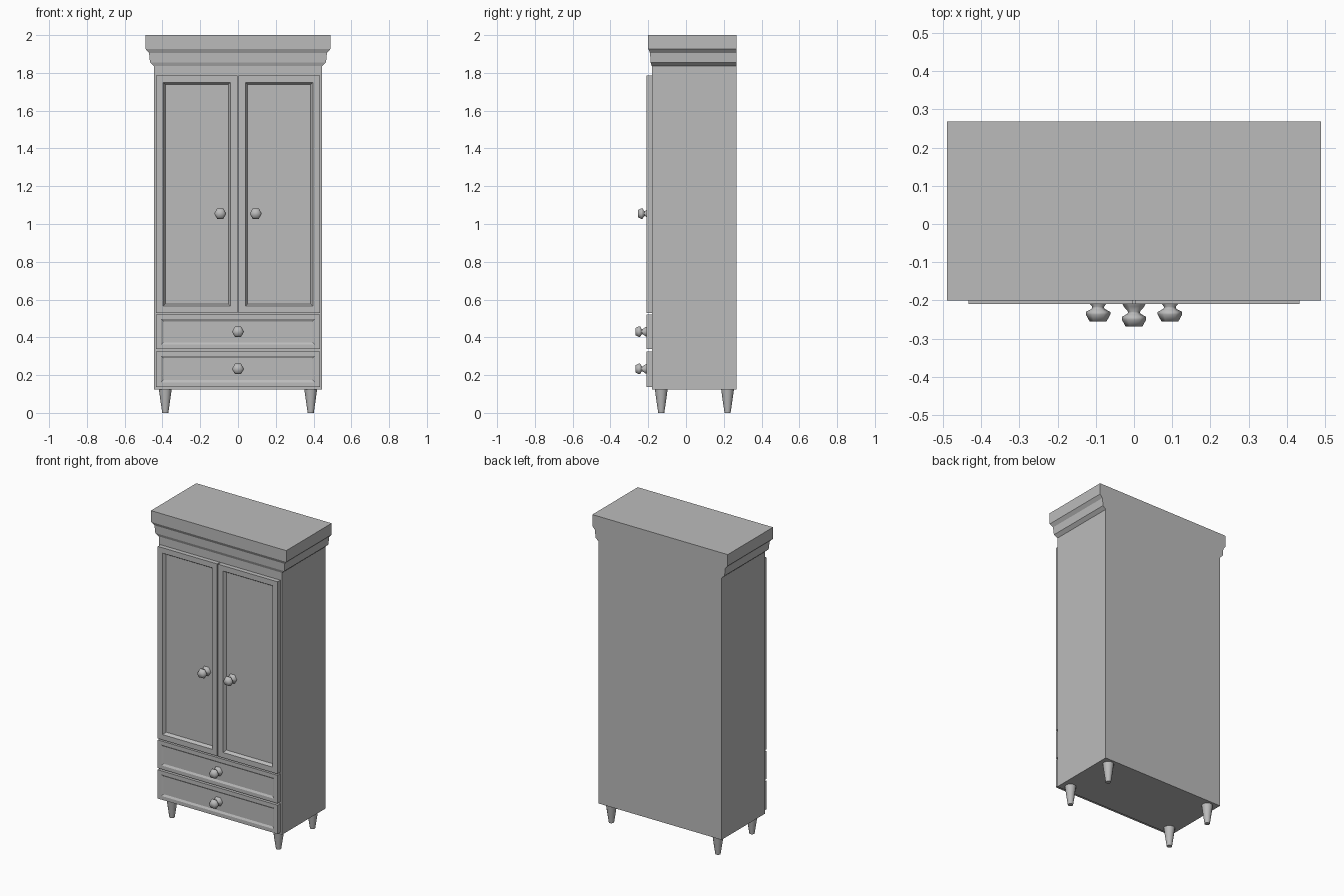
import bpy, bmesh, math
from mathutils import Matrix

cube = bpy.data.objects.get("Cube")
if cube:
    bpy.data.objects.remove(cube, do_unlink=True)

grey = bpy.data.materials.new("plain grey")
grey.use_nodes = True
colour = (0.5, 0.5, 0.5, 1)
grey.diffuse_color = colour
grey.node_tree.nodes["Principled BSDF"].inputs["Base Color"].default_value = colour


def finish(name, bm, smooth=None):
    bmesh.ops.recalc_face_normals(bm, faces=bm.faces)
    mesh = bpy.data.meshes.new(name)
    bm.to_mesh(mesh)
    bm.free()
    mesh.materials.append(grey)
    obj = bpy.data.objects.new(name, mesh)
    bpy.context.collection.objects.link(obj)
    if smooth:
        bpy.ops.object.select_all(action='DESELECT')
        obj.select_set(True)
        bpy.context.view_layer.objects.active = obj
        bpy.ops.object.shade_smooth_by_angle(angle=math.radians(smooth))
    return obj


def loft(bm, rings):
    """Skin a stack of equal-length rings and cap both ends."""
    loops = [[bm.verts.new(p) for p in ring] for ring in rings]
    for a, b in zip(loops, loops[1:]):
        for i in range(len(a)):
            j = (i + 1) % len(a)
            bm.faces.new((a[i], a[j], b[j], b[i]))
    bm.faces.new(loops[0])
    bm.faces.new(loops[-1])


def box(bm, x0, x1, y0, y1, z0, z1):
    loft(bm, [[(x0, y0, z), (x1, y0, z), (x1, y1, z), (x0, y1, z)] for z in (z0, z1)])


def turned(name, profile, sides, matrix, smooth):
    """Lathe a (radius, height) profile about its own z axis."""
    bm = bmesh.new()
    angles = [math.tau * i / sides for i in range(sides)]
    loft(bm, [[(r * math.cos(a), r * math.sin(a), h) for a in angles] for r, h in profile])
    bm.transform(matrix)
    return finish(name, bm, smooth)


BACK, CARCASS_FRONT, PANEL_FRONT = 0.268, -0.181, -0.21

# Carcass
bm = bmesh.new()
box(bm, -0.445, 0.445, CARCASS_FRONT, BACK, 0.125, 1.84)
finish("carcass", bm)

# Cornice: moulded on the front and sides, flush at the back
bm = bmesh.new()
steps = [(0.445, -0.181, 1.836), (0.466, -0.188, 1.855), (0.471, -0.19, 1.905),
         (0.489, -0.2, 1.926), (0.489, -0.2, 2.0)]
loft(bm, [[(-x, y, z), (x, y, z), (x, BACK, z), (-x, BACK, z)] for x, y, z in steps])
finish("cornice", bm)


def framed_front(name, x0, x1, z0, z1, border_x, border_z, slope, depth):
    """Board with a sunken panel surrounded by a sloped edge."""
    def ring(dx, dz, y):
        return [(x0 + dx, y, z0 + dz), (x1 - dx, y, z0 + dz),
                (x1 - dx, y, z1 - dz), (x0 + dx, y, z1 - dz)]
    bm = bmesh.new()
    loft(bm, [ring(0, 0, CARCASS_FRONT), ring(0, 0, PANEL_FRONT),
              ring(border_x, border_z, PANEL_FRONT),
              ring(border_x + slope, border_z + slope, PANEL_FRONT + depth)])
    finish(name, bm)


# Knobs, six-sided and turned to face the front
knob_profile = [(0.032, 0), (0.027, 0.012), (0.015, 0.026), (0.017, 0.031),
                (0.032, 0.039), (0.032, 0.046), (0.022, 0.064)]


def knob(name, x, z, base):
    place = Matrix.Translation((x, base, z)) @ Matrix.Rotation(math.pi / 2, 4, 'X')
    turned(name, knob_profile, 6, place, 75)


# Doors
for side, x0, x1, kx in (("left", 0.003, 0.433, 0.094), ("right", -0.433, -0.003, -0.094)):
    framed_front(side + "_door", x0, x1, 0.53, 1.785, 0.036, 0.035, 0.012, 0.019)
    knob(side + "_door_knob", kx, 1.055, -0.191)

# Drawers
for level, z0, z1 in (("upper", 0.337, 0.521), ("lower", 0.138, 0.326)):
    framed_front(level + "_drawer", -0.433, 0.433, z0, z1, 0.026, 0.024, 0.012, 0.007)
    knob(level + "_drawer_knob", 0, (z0 + z1) / 2 + 0.001, -0.204)

# Tapered legs
for side, x in (("left", 0.385), ("right", -0.385)):
    for end, y in (("front", -0.131), ("back", 0.22)):
        turned(f"{end}_{side}_leg", [(0.016, 0), (0.025, 0.06), (0.034, 0.126)], 12,
               Matrix.Translation((x, y, 0)), 40)
